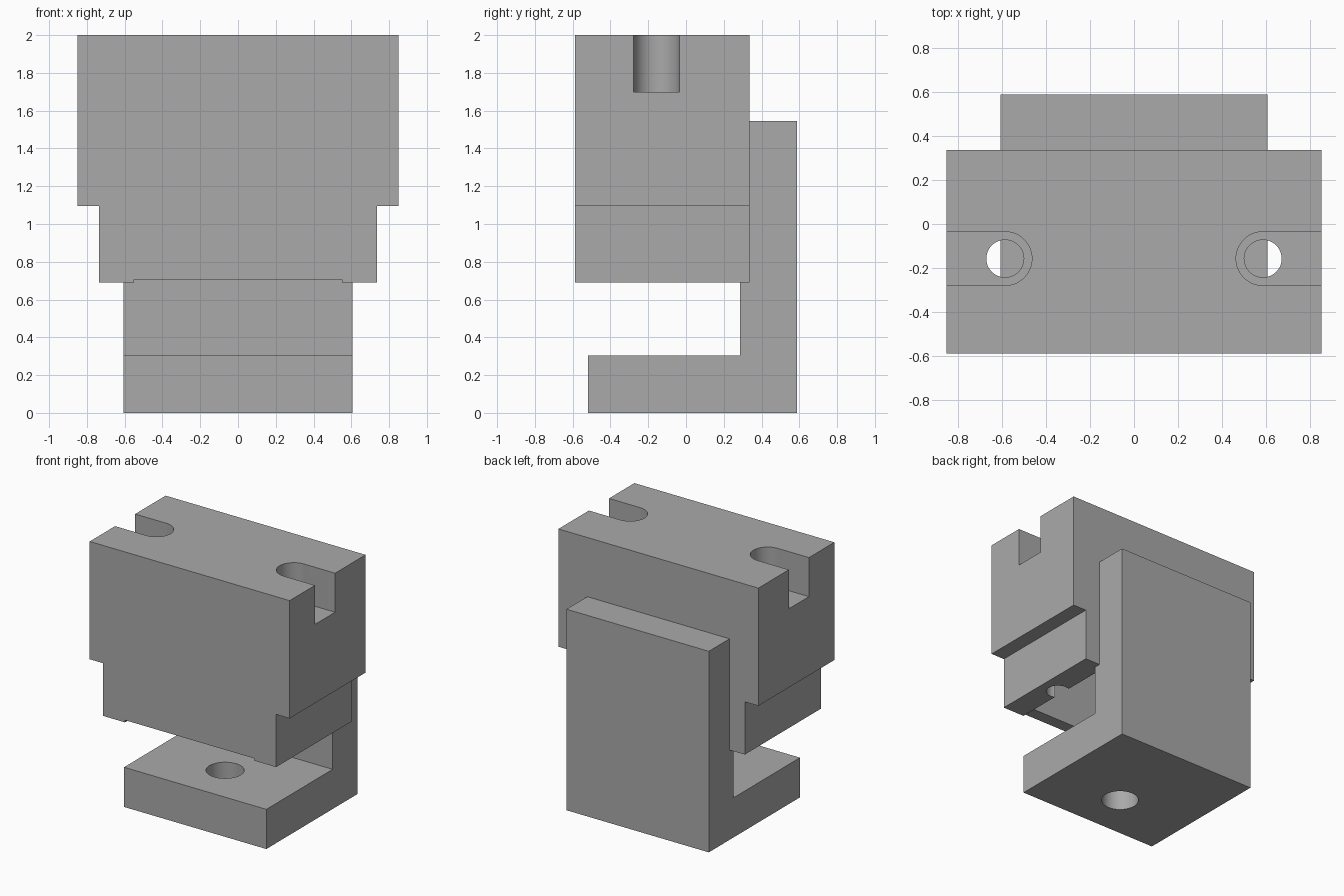
import bpy

if "Cube" in bpy.data.objects:
    bpy.data.objects.remove(bpy.data.objects["Cube"])

# one plain grey for every part
grey = bpy.data.materials.new("plain_grey")
grey.diffuse_color = (0.4, 0.4, 0.4, 1)
grey.use_nodes = True
grey.node_tree.nodes["Principled BSDF"].inputs["Base Color"].default_value = grey.diffuse_color


def box(name, x0, x1, y0, y1, z0, z1):
    bpy.ops.mesh.primitive_cube_add(
        size=1, location=((x0 + x1) / 2, (y0 + y1) / 2, (z0 + z1) / 2))
    ob = bpy.context.object
    ob.name = name
    ob.scale = (x1 - x0, y1 - y0, z1 - z0)
    bpy.ops.object.transform_apply(location=True, rotation=False, scale=True)
    return ob


def rod(name, x, y, r, z0, z1):
    bpy.ops.mesh.primitive_cylinder_add(
        vertices=48, radius=r, depth=z1 - z0, location=(x, y, (z0 + z1) / 2))
    bpy.context.object.name = name
    return bpy.context.object


def extrude_profile(name, pts, axis, a, b):
    """Prism from a closed 2D profile, swept along x or y."""
    place = (lambda p, t: (t, p[0], p[1])) if axis == "x" else (lambda p, t: (p[0], t, p[1]))
    n = len(pts)
    verts = [place(p, t) for t in (a, b) for p in pts]
    faces = [tuple(range(n)), tuple(range(n, 2 * n))]
    faces += [(i, (i + 1) % n, (i + 1) % n + n, i + n) for i in range(n)]
    me = bpy.data.meshes.new(name)
    me.from_pydata(verts, [], faces)
    ob = bpy.data.objects.new(name, me)
    bpy.context.collection.objects.link(ob)
    bpy.context.view_layer.objects.active = ob
    bpy.ops.object.select_all(action="DESELECT")
    ob.select_set(True)
    bpy.ops.object.mode_set(mode="EDIT")
    bpy.ops.mesh.select_all(action="SELECT")
    bpy.ops.mesh.normals_make_consistent(inside=False)
    bpy.ops.object.mode_set(mode="OBJECT")
    return ob


def cut(ob, cutter):
    m = ob.modifiers.new(cutter.name, "BOOLEAN")
    m.operation, m.solver, m.object = "DIFFERENCE", "EXACT", cutter
    bpy.ops.object.select_all(action="DESELECT")
    bpy.context.view_layer.objects.active = ob
    ob.select_set(True)
    bpy.ops.object.modifier_apply(modifier=m.name)
    bpy.data.objects.remove(cutter)


def finish(ob):
    ob.data.materials.clear()
    ob.data.materials.append(grey)
    bpy.ops.object.select_all(action="DESELECT")
    bpy.context.view_layer.objects.active = ob
    ob.select_set(True)
    bpy.ops.object.shade_smooth_by_angle(angle=0.5)


HOLE_Y = -0.157

# stepped upper block
half = [(0.735, 0.69), (0.735, 1.095), (0.85, 1.095), (0.85, 2.0)]
block = extrude_profile("upper_block", half + [(-x, z) for x, z in reversed(half)],
                        "y", -0.587, 0.335)

# hollow underside with a slightly shorter front lip
cut(block, box("pocket", -0.55, 0.55, -0.49, 0.4, 0.5, 1.5))
cut(block, box("lip_relief", -0.55, 0.55, -0.7, -0.4, 0.5, 0.707))

# round-ended side slots and bolt holes
for s in (-1, 1):
    x = s * 0.585
    cut(block, rod("slot_end", x, HOLE_Y, 0.122, 1.7, 2.2))
    cut(block, box("slot", min(x, s), max(x, s), HOLE_Y - 0.122, HOLE_Y + 0.122, 1.7, 2.2))
    cut(block, rod("bolt_hole", x, HOLE_Y, 0.085, 0.5, 1.9))
finish(block)

# L-shaped bracket with a hole through its foot
bracket = extrude_profile(
    "l_bracket",
    [(-0.52, 0), (0.587, 0), (0.587, 1.545), (0.285, 1.545), (0.285, 0.305), (-0.52, 0.305)],
    "x", -0.605, 0.605)
cut(bracket, rod("foot_hole", 0, HOLE_Y, 0.133, -0.2, 0.6))
finish(bracket)
